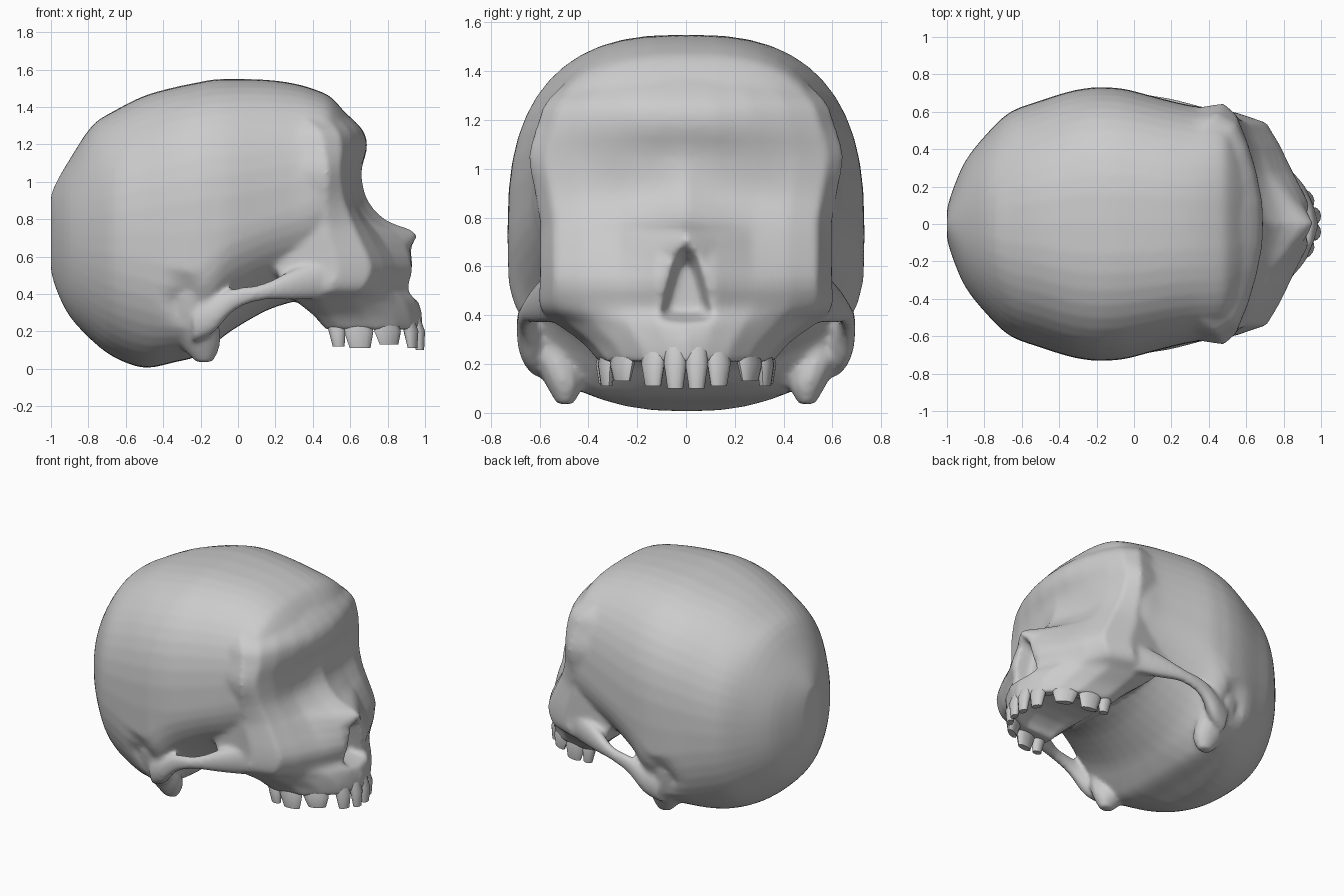
import bpy
import bmesh
import math
from mathutils import Vector

default = bpy.data.objects.get("Cube")
if default:
    bpy.data.objects.remove(default, do_unlink=True)

bone = bpy.data.materials.new("bone grey")
bone.use_nodes = True
grey = (0.6, 0.6, 0.6, 1.0)
bone.diffuse_color = grey
bone.node_tree.nodes["Principled BSDF"].inputs["Base Color"].default_value = grey


def loft(name, rings):
    """Skin closed rings of equal length and cap both ends."""
    bm = bmesh.new()
    loops = [[bm.verts.new(point) for point in ring] for ring in rings]
    count = len(loops[0])
    for first, second in zip(loops, loops[1:]):
        for i in range(count):
            j = (i + 1) % count
            bm.faces.new((first[i], first[j], second[j], second[i]))
    bm.faces.new(loops[0])
    bm.faces.new(loops[-1])
    bmesh.ops.recalc_face_normals(bm, faces=bm.faces)
    mesh = bpy.data.meshes.new(name)
    bm.to_mesh(mesh)
    bm.free()
    mesh.materials.append(bone)
    obj = bpy.data.objects.new(name, mesh)
    bpy.context.collection.objects.link(obj)
    bpy.ops.object.select_all(action='DESELECT')
    obj.select_set(True)
    bpy.context.view_layer.objects.active = obj
    bpy.ops.object.shade_smooth_by_angle(angle=math.radians(60))
    return obj


def refine(rows, steps=3):
    """Insert rows along a smooth spline through the given ones."""
    result = []
    for i in range(len(rows) - 1):
        quad = (rows[max(i - 1, 0)], rows[i], rows[i + 1], rows[min(i + 2, len(rows) - 1)])
        for step in range(steps):
            t = step / steps
            result.append([b + .5 * t * (c - a + t * (2 * a - 5 * b + 4 * c - d
                           + t * (3 * (b - c) + d - a))) for a, b, c, d in zip(*quad)])
    return result + [list(rows[-1])]


def signed_power(value, exponent):
    return math.copysign(abs(value) ** exponent, value)


def oval(x, y, z, half_width, up, down, power=2.0, lower_power=2.0, count=16):
    """Superellipse ring across x with separate upper and lower halves."""
    ring = []
    for i in range(count):
        angle = math.tau * i / count
        c, s = math.cos(angle), math.sin(angle)
        n = power if s >= 0 else lower_power
        height = up if s >= 0 else down
        ring.append(Vector((x, y + half_width * signed_power(c, 2 / n),
                            z + height * signed_power(s, 2 / n))))
    return ring


def flat_ring(x, y, z, depth, width, turn=0.0, count=12):
    """Level ellipse turned about z."""
    ring = []
    for i in range(count):
        angle = math.tau * i / count
        u, v = depth * math.cos(angle), width * math.sin(angle)
        c, s = math.cos(turn), math.sin(turn)
        ring.append(Vector((x + u * c - v * s, y + u * s + v * c, z)))
    return ring


def push(obj, centre, radius, offset):
    """Move vertices near a point with a soft falloff."""
    centre, offset = Vector(centre), Vector(offset)
    for vertex in obj.data.vertices:
        distance = (vertex.co - centre).length
        vertex.co += offset * math.exp(-(distance / radius) ** 2)


def carve(obj, cutter):
    """Cut one shape from another and discard the cutter."""
    cut = obj.modifiers.new("cut", 'BOOLEAN')
    cut.operation = 'DIFFERENCE'
    cut.solver = 'EXACT'
    cut.object = cutter
    bpy.context.view_layer.objects.active = obj
    bpy.ops.object.modifier_apply(modifier=cut.name)
    bpy.data.objects.remove(cutter, do_unlink=True)


def mirrored(half):
    """Close a half outline whose first point lies on the midline."""
    return half + [Vector((p.x, -p.y, p.z)) for p in reversed(half) if p.y > 0]


# Braincase: x, top, bottom, half width, widest height, upper and lower power
stations = [
    (-1.0, .93, .52, .08, .73, 2, 2),
    (-.97, 1.0, .42, .18, .73, 2, 2),
    (-.9, 1.12, .28, .34, .72, 2.1, 2.1),
    (-.78, 1.30, .15, .49, .72, 2.2, 2.2),
    (-.66, 1.38, .06, .60, .72, 2.3, 2.3),
    (-.5, 1.46, .005, .66, .72, 2.4, 2.5),
    (-.34, 1.505, .035, .71, .72, 2.6, 3.1),
    (-.22, 1.53, .065, .73, .73, 2.65, 3.5),
    (-.14, 1.545, .12, .73, .74, 2.65, 2.9),
    (-.04, 1.55, .2, .72, .75, 2.65, 2.2),
    (.15, 1.545, .31, .67, .8, 2.65, 2),
    (.3, 1.525, .36, .635, .85, 2.65, 2),
    (.42, 1.49, .4, .62, .9, 2.7, 2),
    (.5, 1.45, .45, .59, .9, 2.8, 2),
    (.58, 1.36, .55, .48, .9, 2.9, 2),
]
braincase = loft("skull", [
    oval(x, 0, mid, width, top - mid, mid - bottom, n, m, 48)
    for x, top, bottom, width, mid, n, m in refine(stations)])

# Ear pits
for side in (1, -1):
    push(braincase, (-.27, side * .68, .36), .09, (0, -side * .08, 0))

# Face: height, half width, back x, then front x from midline to side
fractions = (0, .2, .45, .7, .9, 1)
face_rows = [
    (1.39, .45, .2, .55, .545, .53, .49, .42, .30),
    (1.28, .57, .2, .665, .66, .635, .59, .53, .43),
    (1.18, .61, .2, .69, .685, .655, .61, .555, .46),
    (1.05, .645, .2, .66, .65, .63, .595, .55, .48),
    (.9, .62, .2, .695, .66, .63, .61, .57, .47),
    (.79, .60, .2, .80, .75, .69, .66, .61, .48),
    (.72, .60, .2, .96, .86, .75, .70, .64, .48),
    (.55, .60, .2, .935, .93, .85, .78, .71, .53),
    (.43, .60, .25, .92, .91, .84, .76, .67, .50),
    (.37, .54, .3, .96, .95, .88, .76, .62, .44),
    (.29, .43, .4, .985, .965, .92, .82, .68, .48),
    (.21, .36, .47, .985, .965, .93, .85, .74, .55),
]
face_rings = []
for z, width, back, *fronts in refine(face_rows):
    half = [Vector((x, width * f, z)) for x, f in zip(fronts, fractions)]
    half.append(Vector((back, width * .93, z)))
    face_rings.append(mirrored(half))
face = loft("face", face_rings)

# Nasal opening
outline = [(0, .695), (.045, .665), (.085, .53), (.12, .4), (.1, .375), (0, .37)]
carve(face, loft("nasal_cutter", [
    mirrored([Vector((x, y * scale, .48 + (z - .48) * scale)) for y, z in outline])
    for x, scale in ((.82, .6), (.95, 1), (1.1, 1.05))]))

# Hollow palate, open at the back
palate = [(.3, .25, .12), (.5, .26, .13), (.7, .25, .13), (.82, .19, .11), (.9, .08, .05)]
carve(face, loft("palate_cutter", [
    oval(x, 0, .2, width, height, .1) for x, width, height in palate]))

# Cheek arches: x, y, z, half width, half height
arch = [
    (-.24, .60, .25, .06, .11),
    (-.13, .635, .29, .055, .10),
    (-.02, .66, .37, .035, .06),
    (.13, .65, .41, .033, .045),
    (.28, .60, .445, .05, .08),
    (.45, .54, .48, .06, .11),
]
# Bony points behind the jaw: height, x, y, radius
mastoid = [
    (.40, -.25, .58, .12),
    (.24, -.23, .54, .13),
    (.12, -.20, .50, .105),
    (.035, -.18, .495, .045),
]
pieces = [braincase, face]
for side, label in ((1, "left"), (-1, "right")):
    pieces.append(loft(f"{label}_cheek_arch", [
        oval(x, side * y, z, w, h, h) for x, y, z, w, h in refine(arch)]))
    pieces.append(loft(f"{label}_mastoid", [
        flat_ring(x, side * y, z, r, r * .75) for z, x, y, r in refine(mastoid)]))

# Fuse the bones into one smooth skin
bpy.ops.object.select_all(action='DESELECT')
for piece in pieces:
    piece.select_set(True)
bpy.context.view_layer.objects.active = braincase
bpy.ops.object.join()
remesh = braincase.modifiers.new("fuse", 'REMESH')
remesh.mode = 'VOXEL'
remesh.voxel_size = .014
remesh.use_smooth_shade = True
soften = braincase.modifiers.new("soften", 'SMOOTH')
soften.factor = .5
soften.iterations = 10

# Teeth: x, y, turn in degrees, half width, tip height
teeth = [
    (.965, .044, 5, .046, .10),
    (.925, .135, 30, .052, .11),
    (.80, .262, 60, .082, .13),
    (.645, .325, 80, .08, .11),
    (.53, .335, 90, .045, .12),
]
for side, label in ((1, "left"), (-1, "right")):
    for number, (x, y, degrees, width, tip) in enumerate(teeth, 1):
        turn = side * math.radians(degrees)
        loft(f"{label}_tooth_{number}", [
            flat_ring(x - .02, side * y * .96, .27, .03, width, turn),
            flat_ring(x, side * y, .2, .035, width, turn),
            flat_ring(x + .008, side * y, tip, .022, width * .7, turn)])
